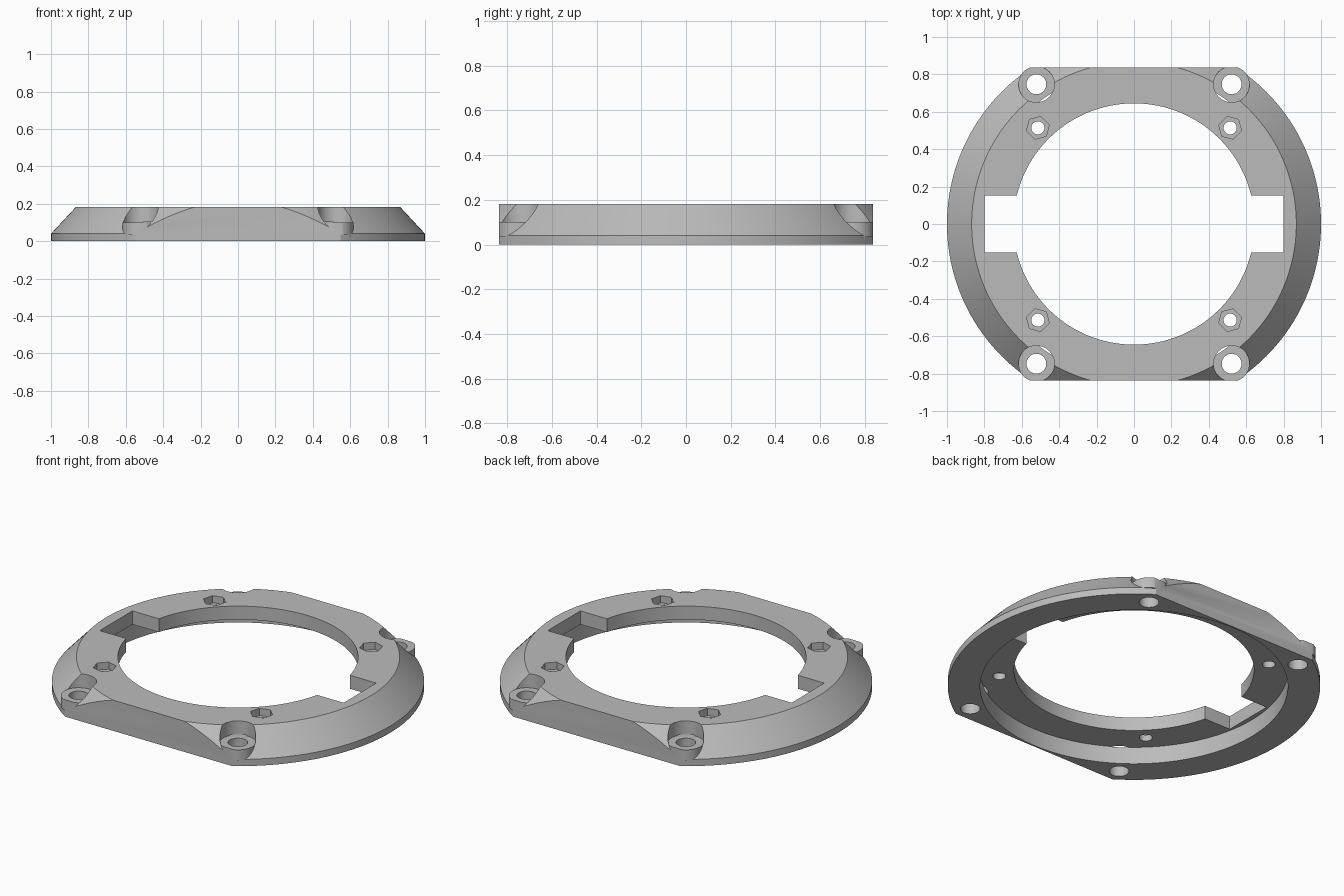
import bpy
from math import atan2, hypot

if "Cube" in bpy.data.objects:
    bpy.data.objects.remove(bpy.data.objects["Cube"], do_unlink=True)

RIM, TOP, SEAT, CEILING = 0.04, 0.182, 0.10, 0.102
CORNERS = [(x, y) for x in (-1, 1) for y in (-1, 1)]

grey = bpy.data.materials.new("plain_grey")
grey.use_nodes = True
grey.diffuse_color = (0.5, 0.5, 0.5, 1)
grey.node_tree.nodes["Principled BSDF"].inputs["Base Color"].default_value = grey.diffuse_color


def cone(name, r1, r2, z1, z2, x=0, y=0, sides=160, turn=0):
    bpy.ops.mesh.primitive_cone_add(vertices=sides, radius1=r1, radius2=r2, depth=z2 - z1,
                                    location=(x, y, (z1 + z2) / 2), rotation=(0, 0, turn))
    ob = bpy.context.object
    ob.name = name
    ob.data.materials.append(grey)
    return ob


def tube(name, r, z1, z2, x=0, y=0, sides=48, turn=0):
    return cone(name, r, r, z1, z2, x, y, sides, turn)


def box(name, sx, sy, sz):
    bpy.ops.mesh.primitive_cube_add(size=1)
    ob = bpy.context.object
    ob.name = name
    ob.scale = (sx, sy, sz)
    ob.data.materials.append(grey)
    return ob


def combine(target, tool, operation):
    bpy.context.view_layer.update()
    mod = target.modifiers.new(tool.name, "BOOLEAN")
    mod.object, mod.operation, mod.solver = tool, operation, "EXACT"
    bpy.context.view_layer.objects.active = target
    bpy.ops.object.modifier_apply(modifier=mod.name)
    bpy.data.objects.remove(tool, do_unlink=True)


# Lower rim and bevelled upper body share one outline
ring = cone("mounting_ring", 1, 0.868, RIM, TOP)
bpy.ops.object.transform_apply(location=True, rotation=True, scale=True)
bpy.ops.object.mode_set(mode="EDIT")
bpy.ops.mesh.select_all(action="DESELECT")
bpy.ops.object.mode_set(mode="OBJECT")
for face in ring.data.polygons:
    face.select = face.normal.z < -0.9
bpy.ops.object.mode_set(mode="EDIT")
bpy.ops.mesh.select_mode(type="FACE")
bpy.ops.mesh.extrude_region_move(TRANSFORM_OT_translate={"value": (0, 0, -RIM)})
bpy.ops.object.mode_set(mode="OBJECT")

# Screw bosses at the corners, then flat front and back
for sx, sy in CORNERS:
    combine(ring, tube("boss", 0.096, RIM - 0.003, SEAT, sx * 0.522, sy * 0.747), "UNION")
combine(ring, box("flat_sides", 3, 1.672, 1), "INTERSECT")

# Underside recess, centre opening and side notches
combine(ring, tube("recess", 0.827, -0.1, CEILING, sides=160), "DIFFERENCE")
combine(ring, tube("opening", 0.645, -0.2, 0.4, sides=160), "DIFFERENCE")
combine(ring, box("notches", 1.6, 0.306, 1), "DIFFERENCE")

# Screw pockets and holes, hexagonal nut seats
for sx, sy in CORNERS:
    x, y = sx * 0.522, sy * 0.747
    combine(ring, tube("pocket", 0.0962, SEAT, 0.4, x, y), "DIFFERENCE")
    combine(ring, tube("screw_hole", 0.053, -0.1, 0.4, x, y), "DIFFERENCE")
    x = y = 0.514
    x, y = x * sx, y * sy
    # the primitive's first corner points along +y
    turn = atan2(y, x) - atan2(1, 0)
    combine(ring, tube("nut_seat", 0.063, 0.14, 0.4, x, y, 6, turn), "DIFFERENCE")
    combine(ring, tube("bolt_hole", 0.035, -0.1, 0.4, x, y, 32), "DIFFERENCE")

bpy.ops.object.select_all(action="DESELECT")
ring.select_set(True)
bpy.context.view_layer.objects.active = ring
bpy.ops.object.shade_smooth_by_angle(angle=0.4)
